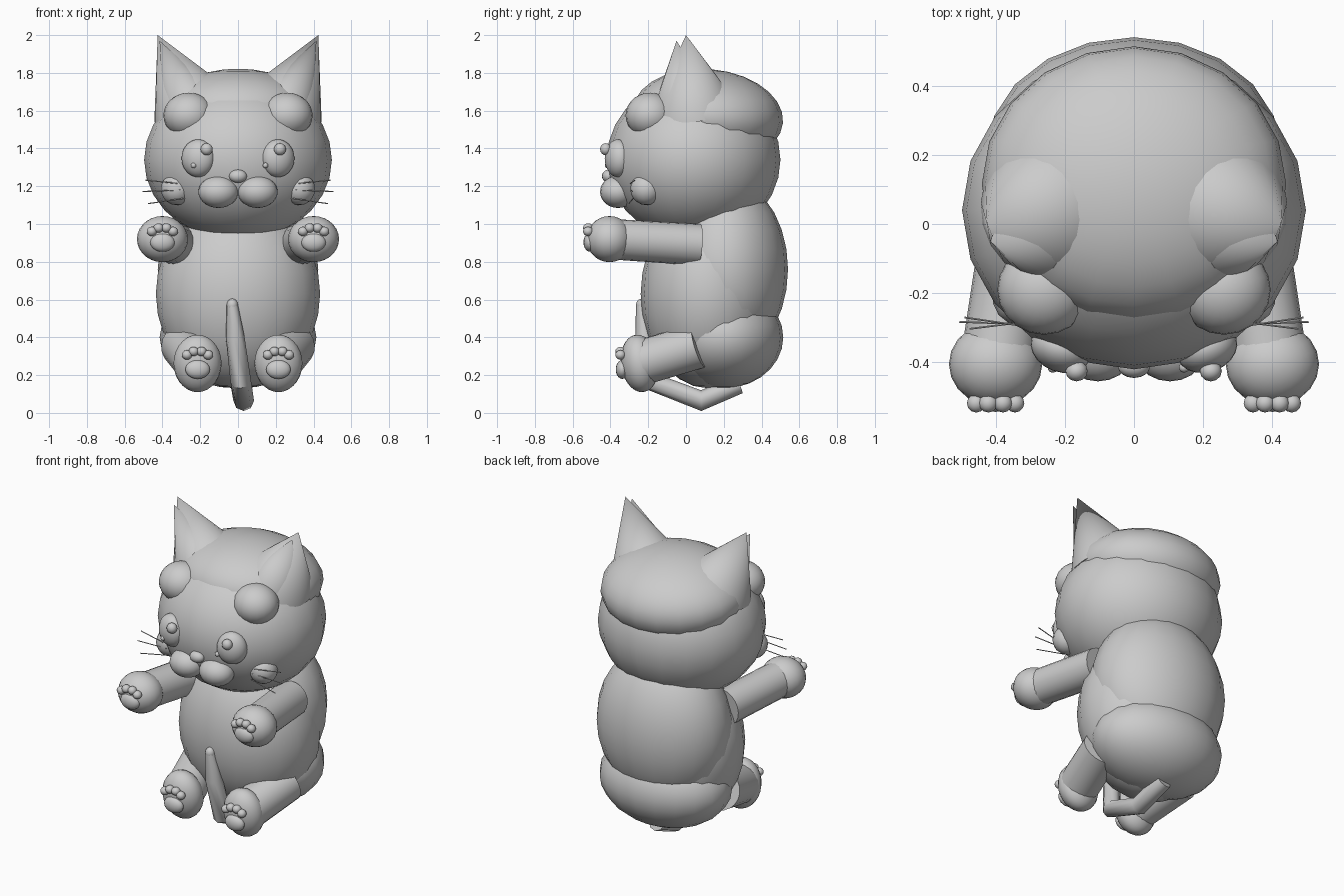
import bpy
from math import radians
from mathutils import Vector

cube = bpy.data.objects.get("Cube")
if cube:
    bpy.data.objects.remove(cube, do_unlink=True)

grey = bpy.data.materials.new("plain grey")
grey.use_nodes = True
colour = (0.6, 0.6, 0.6, 1)
grey.diffuse_color = colour
grey.node_tree.nodes["Principled BSDF"].inputs["Base Color"].default_value = colour


def finish(name, angle=50):
    ob = bpy.context.object
    ob.name = name
    ob.data.materials.append(grey)
    bpy.ops.object.shade_smooth_by_angle(angle=radians(angle))
    return ob


def ball(name, centre, radii, tilt=(0, 0, 0), segments=20, rings=14):
    bpy.ops.mesh.primitive_uv_sphere_add(segments=segments, ring_count=rings, location=centre,
                                         rotation=[radians(a) for a in tilt])
    bpy.context.object.scale = radii
    return finish(name)


def rod(name, start, end, r1, r2, sides=20):
    a, b = Vector(start), Vector(end)
    bpy.ops.mesh.primitive_cone_add(vertices=sides, radius1=r1, radius2=r2, depth=(b - a).length,
                                    location=(a + b) / 2,
                                    rotation=(b - a).to_track_quat('Z', 'Y').to_euler())
    return finish(name)


def pads(name, x, z, y, toe_z, main_z):
    # one palm pad and an arch of four toe beans
    ball(name + "_palm_pad", (x, y + 0.01, z + main_z), (0.065, 0.035, 0.05), segments=16, rings=10)
    for i, dx in enumerate((-0.056, -0.021, 0.021, 0.056)):
        lift = toe_z + (0.018 if i in (1, 2) else 0)
        ball(f"{name}_toe_{i + 1}", (x + dx, y, z + lift), (0.027, 0.027, 0.025), segments=12, rings=8)


# head and trunk
ball("head", (0, 0.04, 1.34), (0.497, 0.46, 0.43))
ball("head_cap", (0, 0.115, 1.57), (0.44, 0.4, 0.25), (-5, 0, 0))
ball("body", (0, 0.12, 0.63), (0.435, 0.36, 0.5))
ball("back_patch", (0, 0.21, 0.76), (0.425, 0.33, 0.48))
ball("hip_patch", (0, 0.2, 0.4), (0.415, 0.315, 0.27))
ball("nose", (0, -0.41, 1.253), (0.047, 0.035, 0.035), segments=16, rings=10)

for side, s in (("left", 1), ("right", -1)):
    # ears: outer cone and a narrower inner cone set forward
    axis = Vector((-0.43 * s, 0.1, -0.9)).normalized()
    tip = Vector((0.425 * s, 0, 2))
    rod(side + "_ear", tip + axis * 0.41, tip, 0.215, 0)
    tip = Vector((0.415 * s, -0.05, 1.97))
    rod(side + "_inner_ear", tip + axis * 0.38, tip, 0.16, 0)

    # face
    ball(side + "_brow_spot", (0.26 * s, -0.19, 1.575), (0.135, 0.13, 0.12))
    ball(side + "_eye", (0.211 * s, -0.36, 1.348), (0.09, 0.068, 0.1), (0, 0, 20 * s))
    ball(side + "_muzzle", (0.104 * s, -0.36, 1.17), (0.106, 0.095, 0.085))
    ball(side + "_cheek", (0.325 * s, -0.21, 1.185), (0.085, 0.085, 0.085), segments=14, rings=10)
    for i, (x1, z1, x2, z2, y1, y2) in enumerate((
            (0.32, 1.215, 0.49, 1.232, -0.295, -0.27),
            (0.30, 1.18, 0.505, 1.172, -0.29, -0.283),
            (0.29, 1.135, 0.475, 1.108, -0.28, -0.303))):
        rod(f"{side}_whisker_{i + 1}", (x1 * s, y1, z1), (x2 * s, y2, z2), 0.003, 0.003, 6)

    # arms reaching forward
    rod(side + "_arm", (0.32 * s, 0.07, 0.89), (0.395 * s, -0.4, 0.92), 0.11, 0.107)
    ball(side + "_front_paw", (0.4 * s, -0.405, 0.92), (0.135, 0.122, 0.122))
    pads(side + "_front_paw", 0.4 * s, 0.92, -0.518, 0.041, -0.017)

    # legs reaching forward and down
    rod(side + "_leg", (0.29 * s, 0.07, 0.357), (0.214 * s, -0.25, 0.262), 0.12, 0.12)
    ball(side + "_foot", (0.214 * s, -0.245, 0.262), (0.127, 0.1, 0.153), (8, 0, 0))
    pads(side + "_foot", 0.214 * s, 0.262, -0.347, 0.045, -0.032)

# eye highlights, both shifted the same way
for side, x, x_small in (("left", 0.222, 0.145), ("right", -0.166, -0.235)):
    ball(side + "_eye_highlight", (x, -0.425, 1.396), (0.032, 0.03, 0.032), segments=12, rings=8)
    ball(side + "_eye_glint", (x_small, -0.415, 1.31), (0.015, 0.015, 0.015), segments=10, rings=6)

# tail: bent tube running under the body and up the front
path = bpy.data.curves.new("tail", 'CURVE')
path.dimensions = '3D'
path.bevel_depth = 0.05
path.bevel_resolution = 2
path.use_fill_caps = True
spline = path.splines.new('POLY')
points = ((0.01, 0.28, 0.15, 1), (0.03, 0.08, 0.065, 1.1), (0.015, -0.18, 0.165, 1.1),
          (-0.015, -0.22, 0.4, 1), (-0.03, -0.235, 0.57, 0.6))
spline.points.add(len(points) - 1)
for p, (x, y, z, r) in zip(spline.points, points):
    p.co = (x, y, z, 1)
    p.radius = r
tail = bpy.data.objects.new("tail", path)
bpy.context.collection.objects.link(tail)
bpy.ops.object.select_all(action='DESELECT')
tail.select_set(True)
bpy.context.view_layer.objects.active = tail
bpy.ops.object.convert(target='MESH')
finish("tail")
ball("tail_tip", (-0.03, -0.235, 0.57), (0.03, 0.03, 0.035), segments=12, rings=8)
